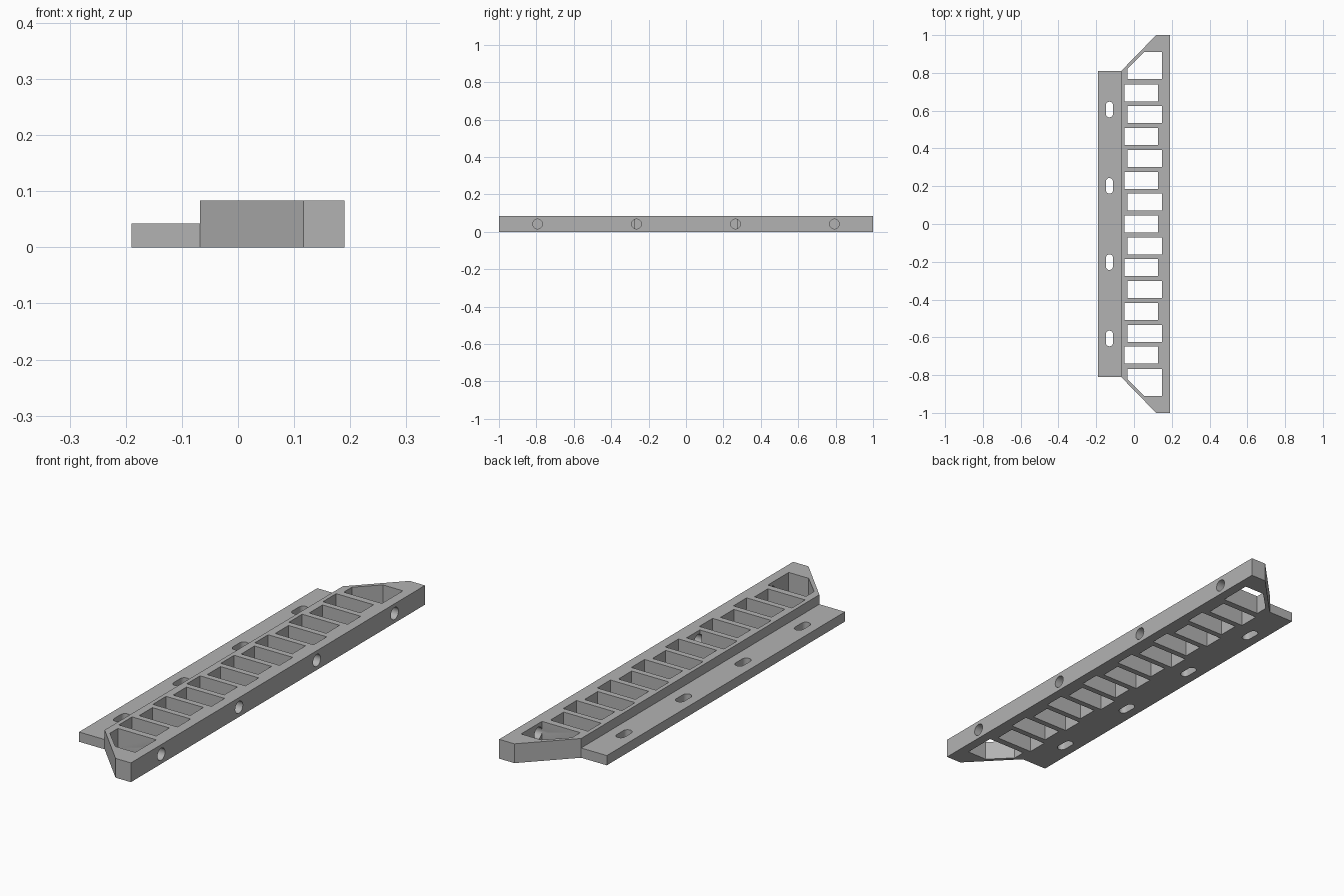
import bpy, bmesh, math
from mathutils import Matrix

cube = bpy.data.objects.get("Cube")
if cube:
    bpy.data.objects.remove(cube)

HEIGHT, FLANGE_HEIGHT = 0.083, 0.042
PITCH = 0.1157

grey = bpy.data.materials.new("matte_grey")
grey.use_nodes = True
grey.diffuse_color = (0.45, 0.45, 0.45, 1)
grey.node_tree.nodes["Principled BSDF"].inputs["Base Color"].default_value = (0.45, 0.45, 0.45, 1)


def prism(bm, points, z0, z1, matrix=Matrix()):
    """Extrude a flat outline from z0 to z1."""
    face = bm.faces.new([bm.verts.new((x, y, z0)) for x, y in points])
    result = bmesh.ops.extrude_face_region(bm, geom=[face])
    top = [v for v in result["geom"] if isinstance(v, bmesh.types.BMVert)]
    bmesh.ops.translate(bm, verts=top, vec=(0, 0, z1 - z0))
    bmesh.ops.transform(bm, matrix=matrix, verts=list(face.verts) + top)


def rect(x0, x1, y0, y1):
    return [(x0, y0), (x1, y0), (x1, y1), (x0, y1)]


def capsule(cx, cy, radius, straight, steps=10):
    """Slot outline along y; with no straight part it is a circle."""
    points = []
    for side in (0, 1):
        for i in range(steps + (straight > 0)):
            a = math.pi * (side + i / steps)
            points.append((cx + radius * math.cos(a),
                           cy + radius * math.sin(a) + (0.5 - side) * straight))
    return points


def make_object(name, bm):
    bmesh.ops.recalc_face_normals(bm, faces=bm.faces)
    mesh = bpy.data.meshes.new(name)
    bm.to_mesh(mesh)
    bm.free()
    mesh.materials.append(grey)
    obj = bpy.data.objects.new(name, mesh)
    bpy.context.collection.objects.link(obj)
    return obj


def combine(target, other, operation):
    other.hide_render = True
    mod = target.modifiers.new(other.name, "BOOLEAN")
    mod.operation, mod.solver, mod.object = operation, "EXACT", other
    bpy.context.view_layer.objects.active = target
    bpy.ops.object.modifier_apply(modifier=mod.name)
    bpy.data.objects.remove(other)


# Main rail with chamfered ends
bm = bmesh.new()
prism(bm, [(0.19, -1), (0.19, 1), (0.117, 1), (-0.068, 0.81),
           (-0.068, -0.81), (0.117, -1)], 0, HEIGHT)
rail = make_object("slotted_rail", bm)

# Thin mounting flange on the right side
bm = bmesh.new()
prism(bm, rect(-0.19, -0.06, -0.81, 0.81), 0, FLANGE_HEIGHT)
combine(rail, make_object("mounting_flange", bm), "UNION")

# Staggered windows, angled end windows and flange slots
bm = bmesh.new()
for k in range(-6, 7):
    x0, x1 = (-0.034, 0.148) if k % 2 else (-0.05, 0.128)
    prism(bm, rect(x0, x1, k * PITCH - 0.045, k * PITCH + 0.045), -0.1, 0.2)
for s in (-1, 1):
    prism(bm, [(0.148, s * 0.768), (0.148, s * 0.91), (0.053, s * 0.91),
               (-0.034, s * 0.823), (-0.034, s * 0.768)], -0.1, 0.2)
for i in range(4):
    prism(bm, capsule(-0.13, (i - 1.5) * 0.404, 0.019, 0.045), -0.1, 0.2)
combine(rail, make_object("window_cutter", bm), "DIFFERENCE")

# Round screw holes through the outer long wall
bm = bmesh.new()
for i in range(4):
    place = Matrix.Translation((0, (i - 1.5) * 0.529, HEIGHT / 2)) @ Matrix.Rotation(math.pi / 2, 4, "Y")
    prism(bm, capsule(0, 0, 0.026, 0, 12), 0.12, 0.25, place)
combine(rail, make_object("hole_cutter", bm), "DIFFERENCE")

# Keep corners crisp and the round holes smooth
bpy.ops.object.select_all(action="DESELECT")
rail.select_set(True)
bpy.context.view_layer.objects.active = rail
bpy.ops.object.shade_smooth_by_angle(angle=math.radians(30))
